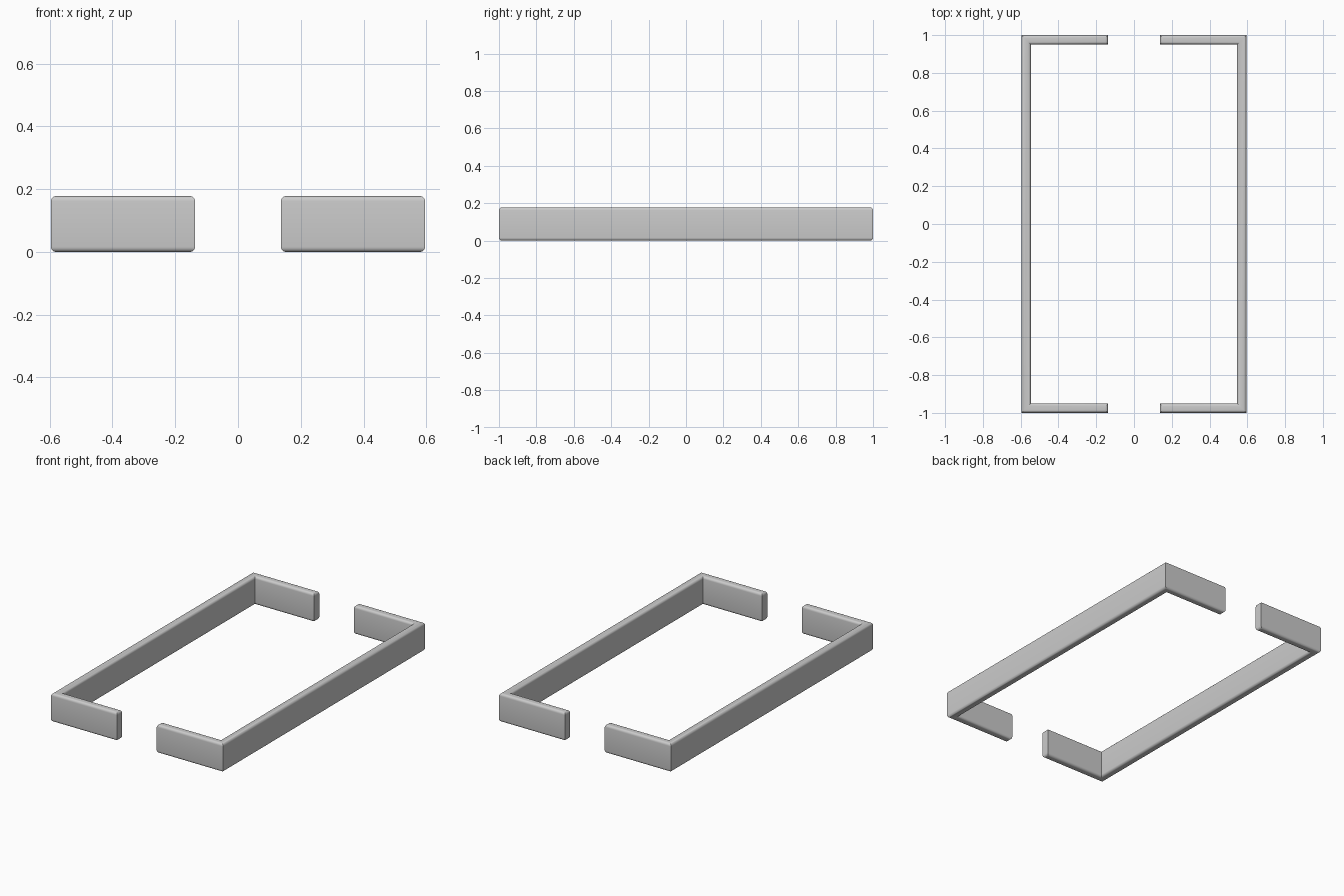
import bpy, bmesh

if "Cube" in bpy.data.objects:
    bpy.data.objects.remove(bpy.data.objects["Cube"])

X_OUT, X_GAP, Y_OUT = 0.596, 0.137, 1.0
THICK, HEIGHT, ROUND = 0.05, 0.178, 0.016


def bracket(name, side):
    # C-shaped outline, extruded upward
    xi, yi = X_OUT - THICK, Y_OUT - THICK
    outline = [(X_GAP, -Y_OUT), (X_OUT, -Y_OUT), (X_OUT, Y_OUT), (X_GAP, Y_OUT),
               (X_GAP, yi), (xi, yi), (xi, -yi), (X_GAP, -yi)]
    bm = bmesh.new()
    base = bm.faces.new([bm.verts.new((side * x, y, 0)) for x, y in outline])
    ext = bmesh.ops.extrude_face_region(bm, geom=[base])
    for v in ext["geom"]:
        if isinstance(v, bmesh.types.BMVert):
            v.co.z = HEIGHT
    bmesh.ops.recalc_face_normals(bm, faces=bm.faces)
    # Round the top and bottom rims, keep the vertical corners sharp
    rims = [e for e in bm.edges if abs(e.verts[0].co.z - e.verts[1].co.z) < 1e-6]
    bmesh.ops.bevel(bm, geom=rims, offset=ROUND, offset_type='OFFSET',
                    segments=5, profile=0.5, affect='EDGES', clamp_overlap=True)
    bmesh.ops.recalc_face_normals(bm, faces=bm.faces)
    mesh = bpy.data.meshes.new(name)
    bm.to_mesh(mesh)
    bm.free()
    obj = bpy.data.objects.new(name, mesh)
    bpy.context.collection.objects.link(obj)
    bpy.ops.object.select_all(action='DESELECT')
    obj.select_set(True)
    bpy.context.view_layer.objects.active = obj
    bpy.ops.object.shade_smooth_by_angle(angle=0.6)


# Two facing half frames
bracket("left_bracket", -1)
bracket("right_bracket", 1)
